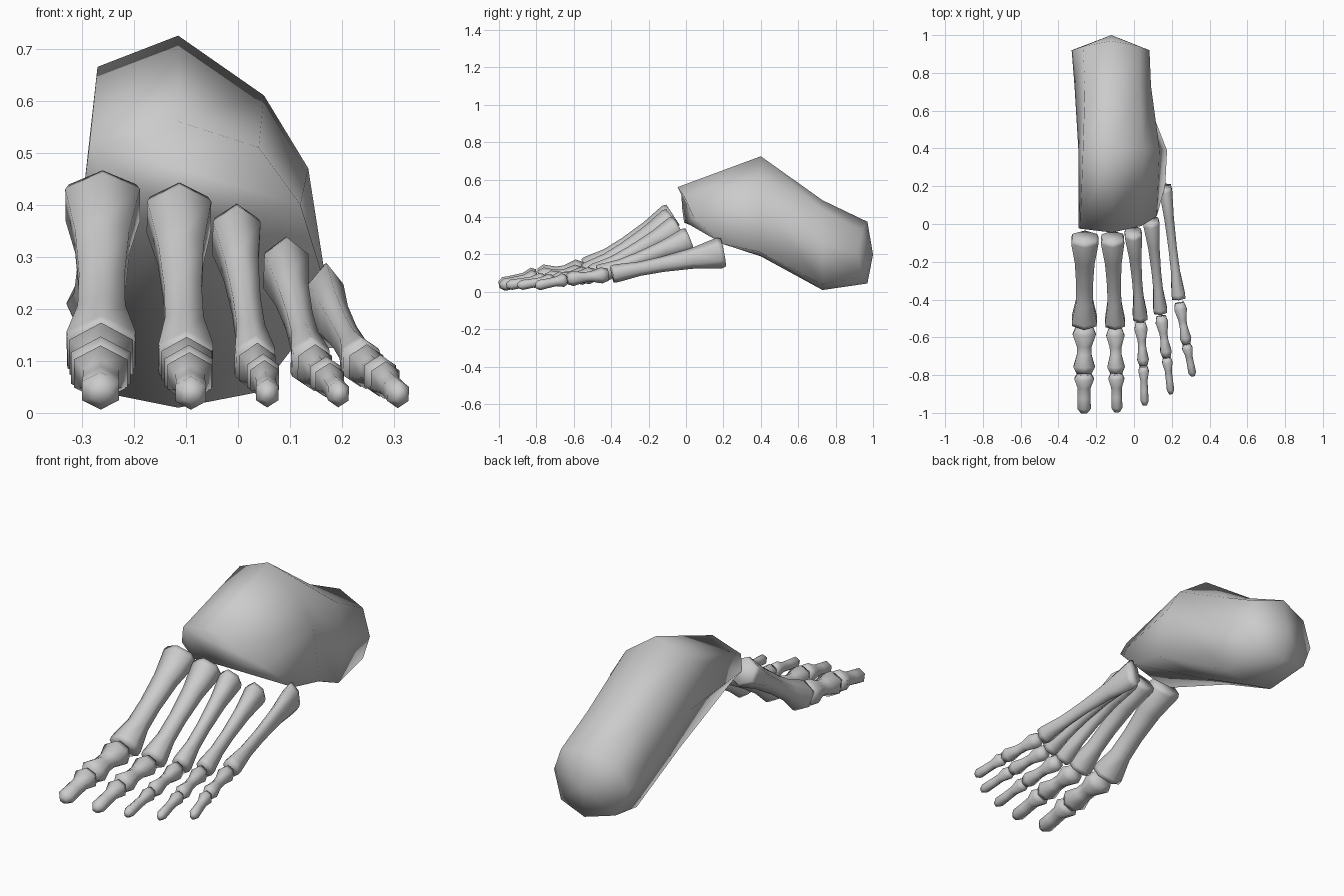
import bpy, bmesh, math
from mathutils import Vector

if "Cube" in bpy.data.objects:
    bpy.data.objects.remove(bpy.data.objects["Cube"])


def loft(name, rings, back_pole=None):
    """Skin a list of equal-sized rings into a closed, softly shaded solid."""
    bm = bmesh.new()
    rows = [[bm.verts.new(p) for p in r] for r in rings]
    n = len(rows[0])
    for a, b in zip(rows, rows[1:]):
        for i in range(n):
            j = (i + 1) % n
            bm.faces.new((a[i], a[j], b[j], b[i]))
    bm.faces.new(rows[0])
    if back_pole:
        pole = bm.verts.new(back_pole)
        for i in range(n):
            bm.faces.new((rows[-1][i], rows[-1][(i + 1) % n], pole))
    else:
        bm.faces.new(rows[-1])
    bmesh.ops.recalc_face_normals(bm, faces=bm.faces)
    me = bpy.data.meshes.new(name)
    bm.to_mesh(me)
    bm.free()
    me.shade_smooth()
    ob = bpy.data.objects.new(name, me)
    bpy.context.collection.objects.link(ob)
    return ob


def bone(name, start, end, size0, size1, profile):
    """Six-sided bone; sizes are (half width, half height) at each end."""
    a, b = Vector(start), Vector(end)
    axis = (b - a).normalized()
    side = axis.cross(Vector((0, 0, 1))).normalized()
    up = side.cross(axis)
    rings = []
    for t, s in profile:
        w = (size0[0] + (size1[0] - size0[0]) * t) * s / 0.866
        h = (size0[1] + (size1[1] - size0[1]) * t) * s
        rings.append([a.lerp(b, t) + side * (w * math.sin(k * math.pi / 3))
                      + up * (h * math.cos(k * math.pi / 3)) for k in range(6)])
    loft(name, rings)


# heel and ankle block: eight-sided sections, clockwise from the top
ankle = [
    [(-.115, -.045, .56), (.04, -.01, .51), (.12, .04, .40), (.165, .20, .255),
     (-.115, .0, .37), (-.24, -.01, .37), (-.295, -.02, .44), (-.285, -.025, .52)],
    [(-.115, .40, .725), (.05, .40, .61), (.135, .40, .47), (.175, .39, .215),
     (-.115, .40, .19), (-.25, .40, .21), (-.295, .40, .40), (-.27, .40, .665)],
    [(-.115, .73, .49), (.03, .73, .44), (.09, .73, .25), (.04, .73, .04),
     (-.115, .73, .01), (-.24, .73, .035), (-.315, .73, .23), (-.26, .73, .45)],
    [(-.12, .97, .375), (.03, .94, .33), (.082, .92, .21), (.03, .94, .08),
     (-.12, .97, .045), (-.27, .94, .08), (-.33, .92, .21), (-.27, .94, .33)],
]
loft("heel_and_ankle", ankle, back_pole=(-.12, 1.0, .2))

LONG = [(0, .9), (.04, 1), (.28, .74), (.55, .64), (.76, .68), (.96, 1), (1, .98)]
MIDDLE = [(0, .72), (.16, 1), (.42, .66), (.6, .66), (.86, 1), (1, .7)]
TIP = [(0, .72), (.12, 1.02), (.35, .74), (.6, .82), (.88, .98), (1, .5)]

# per toe: joint centres from ankle to tip, and (half width, half height) sizes
toes = [
    ([(-.26, -.07, .412), (-.263, -.522, .115), (-.264, -.79, .082), (-.264, -1.0, .037)],
     [(.072, .072), (.066, .072), (.056, .06), (.034, .035)]),
    ([(-.114, -.07, .388), (-.1, -.53, .097), (-.094, -.79, .075), (-.09, -.995, .033)],
     [(.062, .072), (.052, .058), (.046, .053), (.028, .031)]),
    ([(-.005, -.04, .347), (.033, -.498, .092), (.05, -.75, .068), (.057, -.96, .034)],
     [(.046, .07), (.038, .053), (.03, .042), (.021, .027)]),
    ([(.09, .02, .28), (.14, -.465, .093), (.173, -.705, .066), (.196, -.9, .033)],
     [(.043, .07), (.036, .05), (.03, .038), (.019, .026)]),
    ([(.165, .20, .211), (.237, -.395, .095), (.278, -.635, .068), (.312, -.805, .032)],
     [(.034, .085), (.036, .047), (.03, .04), (.02, .027)]),
]
for i, (p, s) in enumerate(toes, 1):
    for part, k, profile in (("long_bone", 0, LONG), ("middle_bone", 1, MIDDLE), ("tip_bone", 2, TIP)):
        first, last = Vector(p[k]), Vector(p[k + 1])
        gap = (last - first).normalized() * (0, .022, .004)[k]
        size0 = s[k] if k == 0 else tuple(v * .94 for v in s[k])
        bone(f"toe_{i}_{part}", first + gap, last, size0, s[k + 1], profile)
